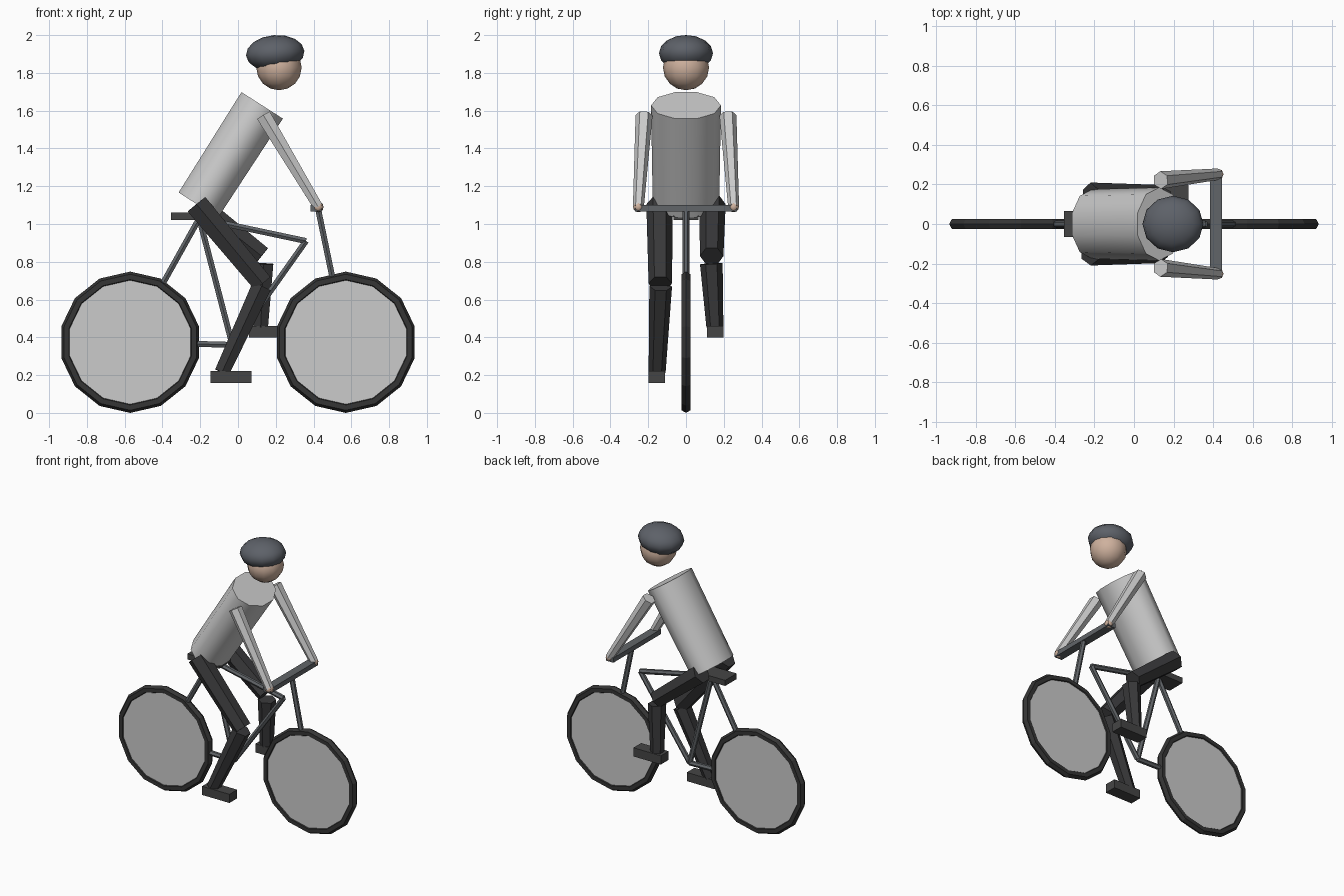
import bpy, bmesh
from math import pi, radians
from mathutils import Vector, Matrix

if "Cube" in bpy.data.objects:
    bpy.data.objects.remove(bpy.data.objects["Cube"])


def material(name, rgb):
    m = bpy.data.materials.new(name)
    m.diffuse_color = (*rgb, 1)
    m.use_nodes = True
    m.node_tree.nodes["Principled BSDF"].inputs["Base Color"].default_value = m.diffuse_color
    return m


RUBBER = material("rubber", (0.035, 0.035, 0.035))
METAL = material("metal", (0.12, 0.13, 0.14))
CLOTH = material("dark_cloth", (0.04, 0.04, 0.042))
SHOE = material("shoe", (0.06, 0.06, 0.06))
SKIN = material("skin", (0.62, 0.44, 0.34))
SHELL = material("helmet_shell", (0.11, 0.12, 0.14))


def finish(ob, name, mat=None, smooth=None):
    ob.name = name
    if mat:
        ob.data.materials.append(mat)
    if smooth:
        bpy.ops.object.select_all(action='DESELECT')
        ob.select_set(True)
        bpy.context.view_layer.objects.active = ob
        bpy.ops.object.shade_smooth_by_angle(angle=radians(smooth))
    return ob


def limb(name, a, b, r1, r2, mat=None, sides=6, squash=1.0, smooth=None):
    """Tapered prism from a to b, squash scales it across the y direction."""
    a, b = Vector(a), Vector(b)
    z = (b - a).normalized()
    y = Vector((0, 1, 0))
    y = (y - z * y.dot(z)).normalized()
    x = y.cross(z)
    frame = Matrix((x, y, z)).transposed().to_4x4()
    mtx = Matrix.Translation((a + b) / 2) @ frame @ Matrix.Diagonal((squash, 1, 1, 1))
    bm = bmesh.new()
    bmesh.ops.create_cone(bm, cap_ends=True, segments=sides, radius1=r1,
                          radius2=r2, depth=(b - a).length, matrix=mtx)
    me = bpy.data.meshes.new(name)
    bm.to_mesh(me)
    bm.free()
    ob = bpy.data.objects.new(name, me)
    bpy.context.collection.objects.link(ob)
    return finish(ob, name, mat, smooth)


def box(name, loc, size, mat):
    bpy.ops.mesh.primitive_cube_add(size=1, location=loc)
    ob = bpy.context.object
    ob.scale = size
    return finish(ob, name, mat)


def ball(name, loc, size, mat, seg=12, rings=8, tilt=0):
    bpy.ops.mesh.primitive_uv_sphere_add(segments=seg, ring_count=rings, radius=1,
                                         location=loc, rotation=(0, tilt, 0))
    ob = bpy.context.object
    ob.scale = size
    return finish(ob, name, mat, 60)


# Wheels: tyre ring with a solid disc
for name, x in (("rear", -0.571), ("front", 0.571)):
    bpy.ops.mesh.primitive_torus_add(location=(x, 0, 0.374), rotation=(pi / 2, pi / 14, 0),
                                     major_segments=14, minor_segments=6,
                                     major_radius=0.346, minor_radius=0.028)
    finish(bpy.context.object, name + "_tyre", RUBBER)
    bpy.ops.mesh.primitive_cylinder_add(vertices=14, radius=0.328, depth=0.036,
                                        location=(x, 0, 0.374), rotation=(pi / 2, 0, 0))
    finish(bpy.context.object, name + "_wheel_disc")

# Frame tubes
rear_hub, front_hub = (-0.571, 0, 0.375), (0.571, 0, 0.375)
crank, seat_top, head = (-0.03, 0, 0.36), (-0.205, 0, 1.03), (0.36, 0, 0.91)
for name, a, b in (("chain_stay", rear_hub, crank),
                   ("seat_stay", rear_hub, seat_top),
                   ("seat_tube", crank, seat_top),
                   ("top_tube", seat_top, head),
                   ("down_tube", crank, head),
                   ("fork", front_hub, (0.424, 0, 1.08))):
    limb(name, a, b, 0.018, 0.018, METAL)
box("handlebar", (0.415, 0, 1.083), (0.06, 0.54, 0.034), METAL)
box("saddle", (-0.23, 0, 1.04), (0.25, 0.13, 0.04), SHOE)

# Torso, head and helmet
limb("torso", (-0.21, 0, 1.1), (0.128, 0, 1.628), 0.176, 0.185,
     sides=10, squash=0.74, smooth=65)
ball("head", (0.217, 0, 1.828), (0.12, 0.122, 0.12), SKIN)
ball("helmet", (0.197, 0, 1.904), (0.155, 0.143, 0.096), SHELL, tilt=-0.08)

# Arms and hands
for side, s in (("right", -1), ("left", 1)):
    wrist = (0.425, s * 0.252, 1.09)
    limb(side + "_arm", (0.135, s * 0.222, 1.575), wrist, 0.045, 0.029)
    ball(side + "_hand", wrist, (0.028, 0.028, 0.028), SKIN, 8, 6)

# Legs and shoes: right leg extended, left leg raised
for side, s, knee, shin_top, ankle in (
        ("right", -1, (0.13, 0.685), (0.125, 0.67), (-0.085, 0.215)),
        ("left", 1, (0.125, 0.83), (0.135, 0.79), (0.12, 0.455))):
    limb(side + "_thigh", (-0.22, s * 0.14, 1.105), (knee[0], s * 0.136, knee[1]),
         0.07, 0.062, CLOTH)
    limb(side + "_shin", (shin_top[0], s * 0.134, shin_top[1]),
         (ankle[0], s * 0.153, ankle[1]), 0.06, 0.045, CLOTH)
    box(side + "_shoe", (ankle[0] + 0.048, s * 0.155, ankle[1] - 0.025),
        (0.217, 0.087, 0.062), SHOE)
